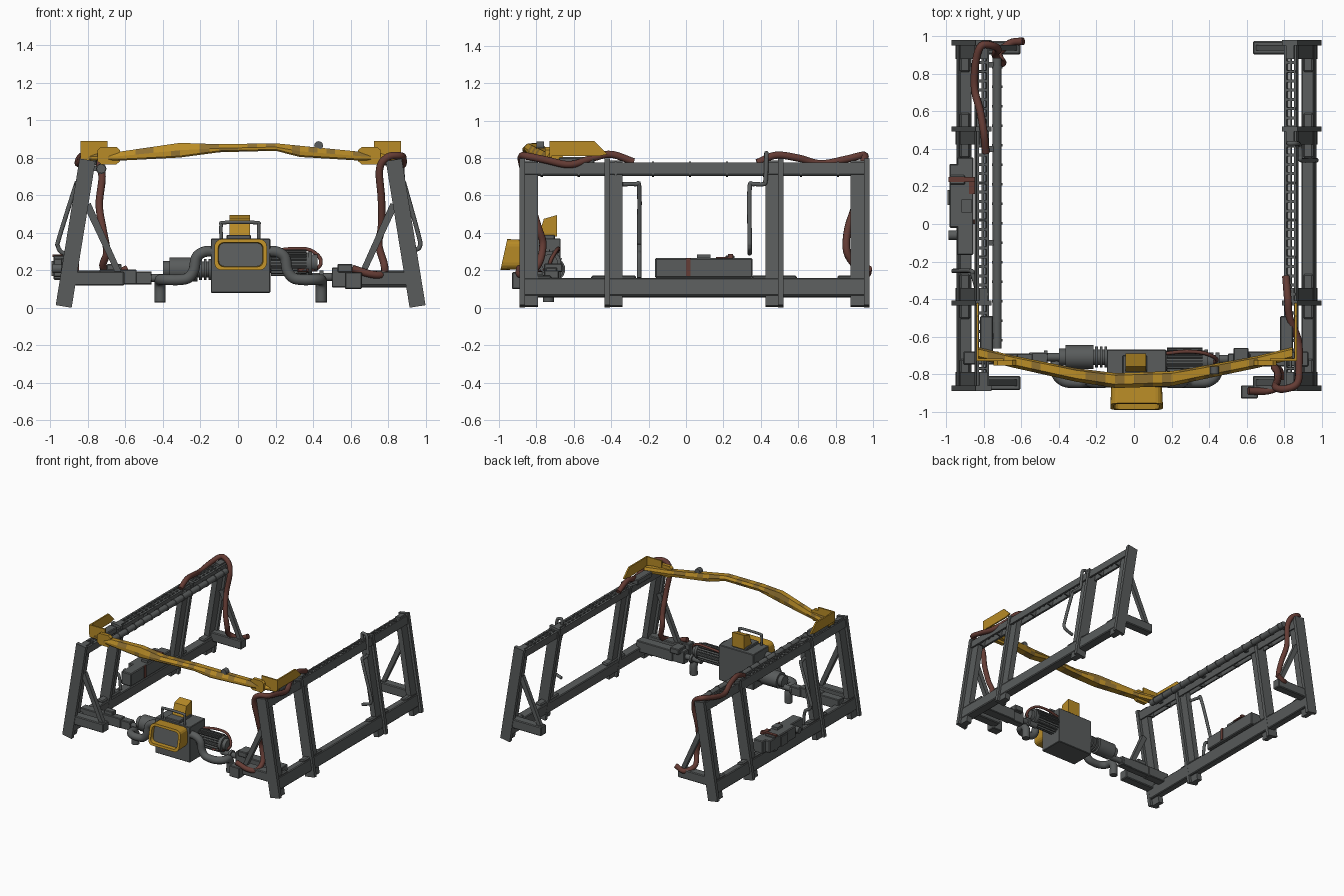
import bpy, bmesh, math, random
from mathutils import Matrix, Vector

random.seed(4)

def material(name, rgb):
    m = bpy.data.materials.new(name)
    m.diffuse_color = (*rgb, 1)
    return m

GREY = material("steel grey", (0.100, 0.107, 0.107))
YELLOW = material("safety yellow", (0.48, 0.26, 0.02))
WORN = material("worn yellow", (0.27, 0.16, 0.03))
HOSE = material("hose brown", (0.13, 0.045, 0.035))
I = Matrix.Identity(4)
DX = 0.014   # side frames sit slightly to the right

def finish(name, bm, *mats):
    bmesh.ops.recalc_face_normals(bm, faces=bm.faces[:])
    me = bpy.data.meshes.new(name)
    bm.to_mesh(me)
    bm.free()
    for m in mats:
        me.materials.append(m)
    ob = bpy.data.objects.new(name, me)
    bpy.context.collection.objects.link(ob)
    return ob

def boxes(name, mat, specs, M=I, bevel=0.0):
    """One mesh from boxes given as (x0, x1, y0, y1, z0, z1)."""
    bm = bmesh.new()
    for x0, x1, y0, y1, z0, z1 in specs:
        T = Matrix.Translation(((x0+x1)/2, (y0+y1)/2, (z0+z1)/2))
        S = Matrix.Diagonal((abs(x1-x0), abs(y1-y0), abs(z1-z0), 1))
        bmesh.ops.create_cube(bm, size=1, matrix=M @ T @ S)
    if bevel:
        bmesh.ops.bevel(bm, geom=bm.edges[:], offset=bevel, segments=1, affect='EDGES')
    return finish(name, bm, mat)

def cylinders(name, mat, specs, axis='X', sides=24):
    """One mesh from cylinders given as (centre, radius, length)."""
    bm = bmesh.new()
    R = Matrix.Rotation(math.pi/2, 4, 'Y' if axis == 'X' else 'X')
    for c, r, length in specs:
        bmesh.ops.create_cone(bm, cap_ends=True, segments=sides, radius1=r, radius2=r,
                              depth=length, matrix=Matrix.Translation(c) @ R)
    for f in bm.faces:
        f.smooth = len(f.verts) == 4
    return finish(name, bm, mat)

def tube(name, mat, pts, r, steps=6):
    """Round tube along a smooth curve through the points."""
    p = [Vector(q) for q in pts]
    p = [2*p[0]-p[1]] + p + [2*p[-1]-p[-2]]
    path = []
    for i in range(1, len(p)-2):
        a, b, c, d = p[i-1:i+3]
        for k in range(steps):
            t = k/steps
            path.append(0.5*(2*b + (c-a)*t + (2*a-5*b+4*c-d)*t*t + (3*b-a-3*c+d)*t**3))
    path.append(p[-2])
    cu = bpy.data.curves.new(name, 'CURVE')
    cu.dimensions = '3D'
    cu.bevel_depth, cu.bevel_resolution, cu.use_fill_caps = r, 3, True
    sp = cu.splines.new('POLY')
    sp.points.add(len(path)-1)
    for q, v in zip(sp.points, path):
        q.co = (*v, 1)
    tmp = bpy.data.objects.new(name, cu)
    bpy.context.collection.objects.link(tmp)
    bpy.context.view_layer.update()
    me = bpy.data.meshes.new_from_object(tmp.evaluated_get(bpy.context.evaluated_depsgraph_get()))
    bpy.data.objects.remove(tmp)
    me.materials.clear()
    me.materials.append(mat)
    for f in me.polygons:
        f.use_smooth = len(f.vertices) == 4
    bpy.context.collection.objects.link(bpy.data.objects.new(name, me))

def prism(name, mat, pts, axis, a0, a1):
    """Extrude a 2D outline along x (outline y,z) or y (outline x,z)."""
    bm = bmesh.new()
    at = lambda q, a: (a, *q) if axis == 'x' else (q[0], a, q[1])
    f = bm.faces.new([bm.verts.new(at(q, a0)) for q in pts])
    g = bmesh.ops.extrude_face_region(bm, geom=[f])
    d = (a1-a0, 0, 0) if axis == 'x' else (0, a1-a0, 0)
    bmesh.ops.translate(bm, vec=d, verts=[v for v in g['geom'] if isinstance(v, bmesh.types.BMVert)])
    return finish(name, bm, mat)

# ---- leaning side frames
LEGS = [(-0.89, -0.79, 1), (-0.435, -0.34, 1), (0.425, 0.52, -1), (0.88, 0.98, -1)]
for s, side in ((-1, "left"), (1, "right")):
    M = Matrix.Translation((s*0.945+DX, 0, 0)) @ Matrix.Rotation(-s*math.atan(0.1625), 4, 'Y')
    legs, humps = [], []
    for y0, y1, d in LEGS:
        fl = (y0, y0+0.028) if d > 0 else (y1-0.028, y1)
        legs += [(-0.043, 0.043, *fl, 0.008, 0.80), (-0.022, 0.022, y0, y1, 0.008, 0.795)]
        c = (y0+y1)/2
        humps.append((-0.03*s, 0.024*s, max(c-0.12, -0.88), min(c+0.12, 0.97), 0.15, 0.172))
    boxes(side + "_legs", GREY, legs, M)
    boxes(side + "_bottom_beam", GREY, [(-0.042*s, 0.026*s, -0.885, 0.975, 0.06, 0.157)], M, 0.006)
    boxes(side + "_beam_clamps", GREY, humps, M, 0.008)
    # hollow top rail with rungs, bolts along the edges
    boxes(side + "_top_rail", GREY, [(u-0.007, u+0.007, -0.89, 0.98, 0.718, 0.782) for u in (-0.027, 0.027)], M)
    rungs = [-0.87 + 0.0495*i for i in range(38)]
    boxes(side + "_rail_rungs", GREY, [(-0.027, 0.027, y-0.008, y+0.008, 0.762, 0.78) for y in rungs]
          + [(-0.006, 0.006, -0.88, 0.97, 0.765, 0.778)], M)
    boxes(side + "_rail_bolts", GREY, [(-0.03, 0.03, y-0.006, y+0.006, 0.712, 0.788) for y in rungs[2::4]], M)
    # inner feet and diagonal braces at both ends
    for end, y0, y1 in (("front", -0.885, -0.81), ("back", 0.905, 0.975)):
        boxes(f"{side}_{end}_foot", GREY, [(s*0.62+DX, s*0.91+DX, y0, y1, 0.12, 0.195)], bevel=0.006)
        prism(f"{side}_{end}_brace", GREY, [(s*a+DX, z) for a, z in (
            (0.63, 0.18), (0.665, 0.18), (0.835, 0.54), (0.80, 0.56))], 'y', y0+0.02, y1-0.02)
    # carriage and yellow guard plates that hold the crossbar
    boxes(side + "_carriage", GREY, [(s*0.765+DX, s*0.835+DX, -0.68, -0.49, 0.76, 0.805)], bevel=0.006)
    xo = s*0.848+DX
    prism(side + "_guard_plate", YELLOW, [(-0.73, 0.81), (-0.73, 0.89), (-0.49, 0.89), (-0.42, 0.82), (-0.47, 0.81)],
          'x', xo-0.006, xo+0.006)
    boxes(side + "_guard_front", YELLOW, [(s*0.71+DX, s*0.853+DX, -0.73, -0.718, 0.79, 0.89)])
    prism(side + "_bar_end_plate", YELLOW, [(s*(0.695+a)+0.006, 0.812+b) for a, b in (
        (-0.06, -0.03), (-0.04, -0.047), (0.04, -0.047), (0.06, -0.03),
        (0.06, 0.03), (0.04, 0.047), (-0.04, 0.047), (-0.06, 0.03))], 'y', -0.755, -0.725)

# ---- yellow crossbar, lofted through stations (x, y, z_low, z_high, half depth)
ST = [(-0.83, -0.69, 0.785, 0.828, 0.032), (-0.64, -0.735, 0.785, 0.832, 0.032), (-0.31, -0.805, 0.802, 0.88, 0.036),
      (-0.10, -0.835, 0.83, 0.873, 0.04), (0.20, -0.825, 0.838, 0.878, 0.04), (0.33, -0.80, 0.805, 0.865, 0.036),
      (0.66, -0.735, 0.785, 0.832, 0.032), (0.845, -0.69, 0.785, 0.828, 0.032)]
bm = bmesh.new()
rings = []
for a, b in zip(ST, ST[1:]):
    n = max(2, round((b[0]-a[0])/0.05))
    for k in range(n + (b is ST[-1])):
        x, y, z0, z1, h = (p+(q-p)*k/n for p, q in zip(a, b))
        m = (z0+z1)/2
        rings.append([bm.verts.new(c) for c in ((x, y-h, z0+0.008), (x, y-h*0.8, z0), (x, y+h*0.8, z0), (x, y+h, m),
                                                (x, y+h*0.7, z1), (x, y-h*0.5, z1), (x, y-h, m))])
for r0, r1 in zip(rings, rings[1:]):
    for j in range(7):
        f = bm.faces.new((r0[j], r0[j-1], r1[j-1], r1[j]))
        f.material_index = int(random.random() < 0.3)   # worn paint patches
bm.faces.new(rings[0])
bm.faces.new(rings[-1])
finish("crossbar", bm, YELLOW, WORN)
cylinders("crossbar_clamp", GREY, [((0.43, -0.78, 0.865), 0.024, 0.04)], 'Y', 12)

# ---- drive shaft along the top of the left frame
cylinders("left_shaft", GREY, [((-0.73, 0.11, 0.742), 0.024, 1.55)], 'Y', 16)
cylinders("left_shaft_rings", GREY, [((-0.73, -0.62+0.104*i, 0.742), 0.028, 0.012) for i in range(15)], 'Y', 16)
boxes("left_shaft_brackets", GREY, [(-0.79, -0.73, y-0.015, y+0.015, 0.73, 0.757) for y in (-0.6, -0.1, 0.4, 0.85)])

# ---- central engine
CX = 0.014
boxes("engine_block", GREY, [(CX-0.158, CX+0.158, -0.87, -0.67, 0.08, 0.37)], bevel=0.004)
boxes("engine_top_cover", GREY, [(-0.06, 0.07, -0.86, -0.70, 0.365, 0.39)], bevel=0.005)
prism("engine_yellow_intake", YELLOW, [(-0.79, 0.38), (-0.76, 0.475), (-0.69, 0.495), (-0.69, 0.38)], 'x', -0.045, 0.065)
tube("engine_handle", GREY, [(-0.09, -0.85, 0.37), (-0.09, -0.85, 0.44), (-0.075, -0.85, 0.455), (0.095, -0.85, 0.455),
                             (0.11, -0.85, 0.44), (0.11, -0.85, 0.37)], 0.010)

# yellow rounded front hood with a recessed grey panel
bm = bmesh.new()
def loop(w, h, r, y, slant):
    out = []
    for sx, sz, a0 in ((1, 1, 0), (-1, 1, 90), (-1, -1, 180), (1, -1, 270)):
        for k in range(5):
            a = math.radians(a0+22.5*k)
            z = sz*(h-r)+r*math.sin(a)
            out.append(bm.verts.new((CX+sx*(w-r)+r*math.cos(a), y+slant*z, 0.284+z)))
    return out
L = [loop(0.135, 0.078, 0.035, -0.86, 0), loop(0.140, 0.083, 0.04, -0.974, 0.22),
     loop(0.120, 0.065, 0.03, -0.974, 0.22), loop(0.117, 0.062, 0.03, -0.945, 0.2)]
for p, q in zip(L, L[1:]):
    for i in range(20):
        bm.faces.new((p[i-1], p[i], q[i], q[i-1]))
bm.faces.new(L[-1]).material_index = 1
finish("engine_hood", bm, YELLOW, GREY)

# exhaust pipes on both sides
for s, side in ((-1, "left"), (1, "right")):
    tube(side + "_exhaust", GREY, [(CX+s*x, y, z) for x, y, z in (
        (0.13, -0.84, 0.30), (0.19, -0.845, 0.30), (0.235, -0.845, 0.27), (0.25, -0.845, 0.20), (0.28, -0.845, 0.16),
        (0.33, -0.845, 0.15), (0.38, -0.84, 0.15), (0.42, -0.81, 0.15), (0.43, -0.76, 0.145),
        (0.43, -0.735, 0.11), (0.43, -0.735, 0.03))], 0.03)

# left gear motor and right finned motor
cylinders("left_motor", GREY, [((-0.29, -0.71, 0.205), 0.064, 0.15), ((-0.18, -0.71, 0.205), 0.042, 0.12)]
          + [((x, -0.71, 0.205), 0.056, 0.014) for x in (-0.20, -0.175, -0.15)]
          + [((-0.38, -0.71, 0.205), 0.045, 0.04)])
cylinders("right_motor", GREY, [((0.28, -0.73, 0.24), 0.055, 0.22), ((0.40, -0.73, 0.24), 0.045, 0.05),
                                ((0.385, -0.73, 0.24), 0.062, 0.02)])
bm = bmesh.new()
for i in range(20):
    bmesh.ops.create_cube(bm, size=1, matrix=Matrix.Translation((0.27, -0.73, 0.24)) @ Matrix.Rotation(i*math.pi/10, 4, 'X')
                          @ Matrix.Translation((0, 0, 0.058)) @ Matrix.Diagonal((0.19, 0.007, 0.025, 1)))
finish("right_motor_fins", bm, GREY)
tube("motor_cable", HOSE, [(0.17, -0.69, 0.30), (0.28, -0.68, 0.315), (0.38, -0.69, 0.31), (0.44, -0.72, 0.26),
                           (0.42, -0.74, 0.21), (0.32, -0.79, 0.20)], 0.010)

# cross axles carrying the engine
cylinders("axle", GREY, [((-0.43, -0.71, 0.16), 0.022, 0.24), ((0.46, -0.72, 0.165), 0.022, 0.2),
                         ((-0.47, -0.71, 0.16), 0.035, 0.02), ((0.445, -0.72, 0.165), 0.035, 0.02)], sides=16)
boxes("left_axle_housing", GREY, [(-0.91, -0.72, -0.75, -0.68, 0.12, 0.20), (-0.74, -0.54, -0.75, -0.69, 0.125, 0.205),
                                  (-0.56, -0.46, -0.745, -0.685, 0.125, 0.195), (-0.70, -0.62, -0.74, -0.69, 0.20, 0.235)], bevel=0.005)
boxes("right_axle_housing", GREY, [(0.60, 0.93, -0.76, -0.68, 0.11, 0.20), (0.50, 0.62, -0.75, -0.69, 0.11, 0.215),
                                   (0.53, 0.61, -0.76, -0.66, 0.19, 0.235), (0.57, 0.66, -0.93, -0.86, 0.10, 0.19)], bevel=0.005)

# ---- control box outside the left frame
boxes("control_box", GREY, [(-0.945, -0.855, -0.165, 0.355, 0.16, 0.265), (-0.985, -0.93, -0.02, 0.32, 0.165, 0.265),
                            (-0.985, -0.90, 0.21, 0.26, 0.15, 0.28)], bevel=0.006)
boxes("control_box_details", GREY, [(-0.92, -0.865, 0.06, 0.13, 0.26, 0.285), (-0.995, -0.96, 0.10, 0.18, 0.17, 0.25)])
boxes("control_box_strap", HOSE, [(-0.99, -0.85, 0.225, 0.25, 0.272, 0.286), (-0.857, -0.848, 0.0, 0.025, 0.17, 0.267),
                                  (-0.88, -0.845, 0.16, 0.25, 0.262, 0.272)])
cylinders("control_box_valve", GREY, [((-0.96, -0.06, 0.21), 0.025, 0.06)], sides=12)

# ---- thin guard pipes outside the frames
tube("right_guard_pipe", GREY, [(0.84, 0.43, 0.70), (0.825, 0.43, 0.81), (0.845, 0.43, 0.825), (0.87, 0.43, 0.80), (0.88, 0.425, 0.68),
                                (0.885, 0.41, 0.66), (0.888, 0.36, 0.66), (0.893, 0.34, 0.64), (0.965, 0.34, 0.38),
                                (0.97, 0.34, 0.33), (0.95, 0.34, 0.31), (0.89, 0.34, 0.29)], 0.012)
tube("left_guard_pipe", GREY, [(-0.84, -0.34, 0.66), (-0.86, -0.27, 0.66), (-0.87, -0.25, 0.64), (-0.955, -0.25, 0.37),
                               (-0.96, -0.25, 0.33), (-0.945, -0.25, 0.30), (-0.905, -0.25, 0.27), (-0.89, -0.25, 0.16)], 0.012)

# ---- brown hoses
tube("front_hose", HOSE, [(0.81, -0.28, 0.78), (0.82, -0.40, 0.82), (0.83, -0.50, 0.80), (0.875, -0.62, 0.765), (0.88, -0.75, 0.79),
                          (0.87, -0.85, 0.81), (0.80, -0.88, 0.805), (0.755, -0.87, 0.74), (0.765, -0.835, 0.58), (0.765, -0.79, 0.43),
                          (0.75, -0.765, 0.34), (0.78, -0.79, 0.23), (0.775, -0.86, 0.18), (0.71, -0.89, 0.18), (0.61, -0.89, 0.21)], 0.020)
tube("back_hose", HOSE, [(-0.79, 0.38, 0.775), (-0.80, 0.48, 0.815), (-0.82, 0.60, 0.80), (-0.85, 0.72, 0.77), (-0.845, 0.86, 0.795),
                         (-0.815, 0.95, 0.815), (-0.75, 0.95, 0.78), (-0.725, 0.93, 0.70), (-0.74, 0.905, 0.55), (-0.72, 0.865, 0.42),
                         (-0.70, 0.86, 0.30), (-0.72, 0.91, 0.22), (-0.66, 0.965, 0.18), (-0.59, 0.975, 0.21)], 0.020)
